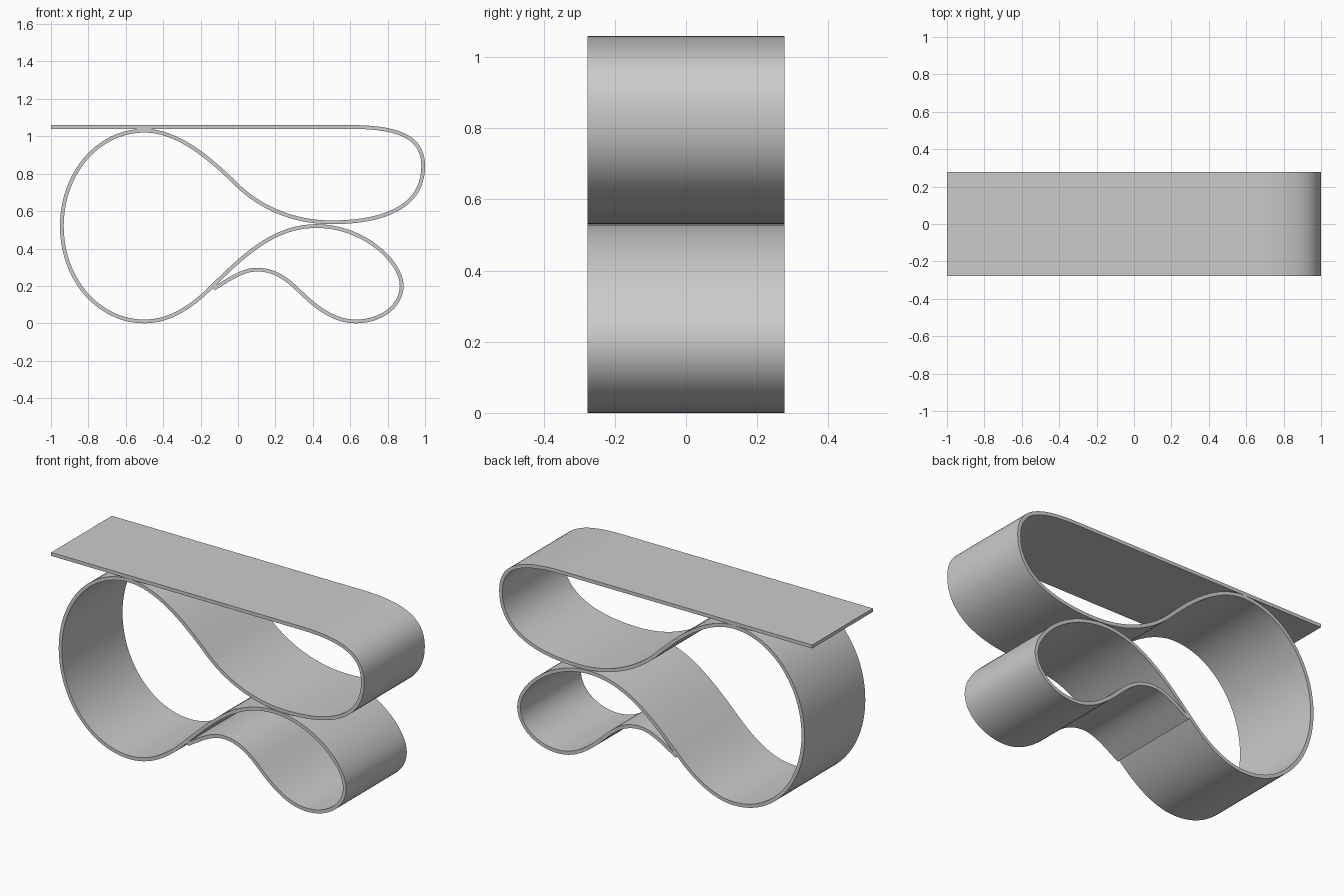
import bpy
import bmesh
import math
from mathutils import Vector
from mathutils.geometry import interpolate_bezier

if "Cube" in bpy.data.objects:
    bpy.data.objects.remove(bpy.data.objects["Cube"])

HALF_WIDTH = 0.277
THICKNESS = 0.02
STEPS = 20

# Ribbon centre line: x, z, heading in degrees, handle length in, handle length out
path = [
    (-1.00, 1.05, 0, 0, 0.3),        # free end of the flat top
    (0.60, 1.05, 0, 0.3, 0.29),
    (0.99, 0.84, -90, 0.14, 0.20),   # upper right bend
    (0.50, 0.54, 180, 0.31, 0.22),
    (0.00, 0.735, 136, 0.15, 0.15),
    (-0.50, 1.03, 180, 0.20, 0.25),  # big left loop
    (-0.942, 0.52, -90, 0.28, 0.28),
    (-0.50, 0.01, 0, 0.25, 0.19),
    (-0.10, 0.235, 44, 0.10, 0.20),
    (0.42, 0.52, 0, 0.22, 0.25),     # lower right loop
    (0.875, 0.20, -90, 0.13, 0.105),
    (0.63, 0.01, 180, 0.138, 0.13),
    (0.32, 0.18, 136, 0.11, 0.09),
    (0.10, 0.287, 180, 0.09, 0.08),  # small hump and tucked end
    (-0.13, 0.185, 210, 0.08, 0),
]


def heading(deg):
    return Vector((math.cos(math.radians(deg)), 0, math.sin(math.radians(deg))))


# Sample the path
points = []
for a, b in zip(path, path[1:]):
    p, q = Vector((a[0], 0, a[1])), Vector((b[0], 0, b[1]))
    seg = interpolate_bezier(p, p + heading(a[2]) * a[4],
                             q - heading(b[2]) * b[3], q, STEPS + 1)
    points += seg if not points else seg[1:]

# Sweep the path across the depth into one strip
bm = bmesh.new()
rows = [[bm.verts.new((p.x, y, p.z)) for y in (-HALF_WIDTH, HALF_WIDTH)] for p in points]
for r, s in zip(rows, rows[1:]):
    bm.faces.new((r[0], s[0], s[1], r[1]))
mesh = bpy.data.meshes.new("folded_ribbon")
bm.to_mesh(mesh)
bm.free()
ribbon = bpy.data.objects.new("folded_ribbon", mesh)
bpy.context.collection.objects.link(ribbon)

# Give the strip its thickness
solid = ribbon.modifiers.new("thickness", 'SOLIDIFY')
solid.thickness = THICKNESS
solid.offset = 0
solid.use_even_offset = True
bpy.context.view_layer.objects.active = ribbon
ribbon.select_set(True)
bpy.ops.object.modifier_apply(modifier=solid.name)
bpy.ops.object.shade_smooth_by_angle(angle=math.radians(30))
